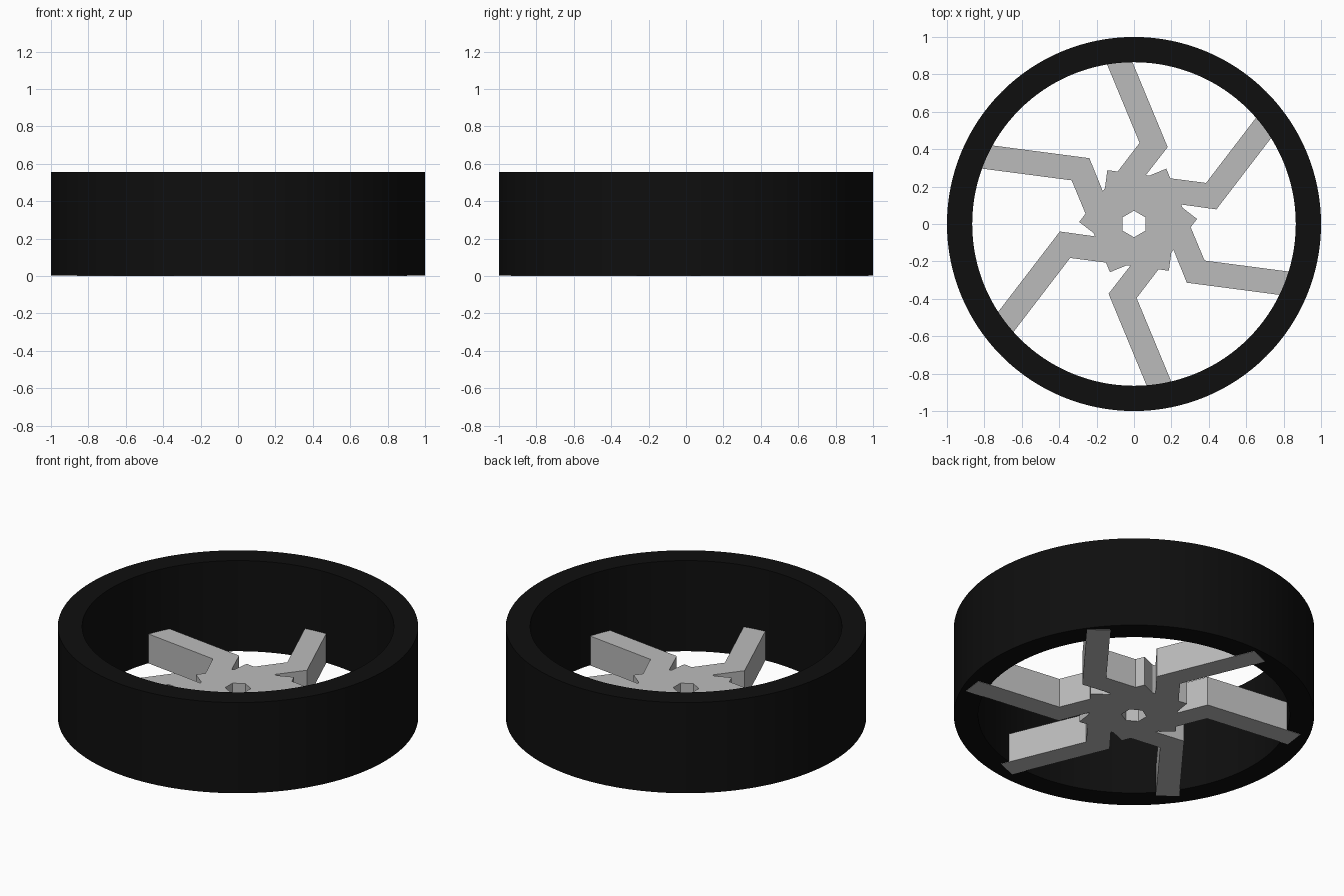
import bpy, bmesh, math
from mathutils import Vector, Matrix

if "Cube" in bpy.data.objects:
    bpy.data.objects.remove(bpy.data.objects["Cube"])


def material(name, value):
    m = bpy.data.materials.new(name)
    m.diffuse_color = (value, value, value, 1)
    m.use_nodes = True
    m.node_tree.nodes["Principled BSDF"].inputs["Base Color"].default_value = m.diffuse_color
    return m


black = material("black rubber", 0.0045)
grey = material("light grey", 0.5)


def finish(name, bm, mat):
    bmesh.ops.recalc_face_normals(bm, faces=bm.faces)
    mesh = bpy.data.meshes.new(name)
    bm.to_mesh(mesh)
    bm.free()
    mesh.materials.append(mat)
    ob = bpy.data.objects.new(name, mesh)
    bpy.context.collection.objects.link(ob)
    return ob


def circle(radius, count, start=0.0):
    return [Vector((radius * math.cos(start + 2 * math.pi * i / count),
                    radius * math.sin(start + 2 * math.pi * i / count)))
            for i in range(count)]


def ring(name, outer, inner, z0, z1, mat):
    """Closed tube between two outlines with equal point counts."""
    bm = bmesh.new()
    loops = [[bm.verts.new((p.x, p.y, z)) for p in outline]
             for outline, z in ((outer, z0), (outer, z1), (inner, z1), (inner, z0))]
    n = len(outer)
    for k in range(4):
        a, b = loops[k], loops[(k + 1) % 4]
        for i in range(n):
            j = (i + 1) % n
            bm.faces.new((a[i], a[j], b[j], b[i]))
    return finish(name, bm, mat)


def prism(name, outline, z0, z1, mat):
    bm = bmesh.new()
    face = bm.faces.new([bm.verts.new((p.x, p.y, z0)) for p in outline])
    ext = bmesh.ops.extrude_face_region(bm, geom=[face])
    verts = [g for g in ext["geom"] if isinstance(g, bmesh.types.BMVert)]
    bmesh.ops.translate(bm, vec=(0, 0, z1 - z0), verts=verts)
    return finish(name, bm, mat)


# Tyre
tyre = ring("tyre", circle(1.0, 128), circle(0.865, 128), 0.002, 0.557, black)
bpy.context.view_layer.objects.active = tyre
tyre.select_set(True)
bpy.ops.object.shade_smooth_by_angle(angle=math.radians(30))
tyre.select_set(False)

# Hub with hexagonal axle hole
H = 0.18
ring("hub", circle(0.2, 6, math.pi / 6), circle(0.071, 6, math.pi / 6), 0, H, grey)

# Six bent spokes, their inner legs overlapping around the hub
centre = Vector((0.022, 0.019))
along = Vector((-0.383, 0.924))
across = Vector((-0.924, -0.383))
elbow_out = Vector((0.158, 0.392))
elbow_in = Vector((0.008, 0.415))
tip = elbow_out + along * 0.61
leg_end = Vector((-0.315, -0.008))
leg_end_in = leg_end + Vector((0.79, -0.61)) * 0.128
spoke = [elbow_out, tip, tip + across * 0.13, elbow_in, leg_end, leg_end_in]
for i in range(6):
    turn = Matrix.Rotation(i * math.pi / 3, 2)
    prism(f"spoke_{i + 1}", [turn @ p + centre for p in spoke], 0, H, grey)
